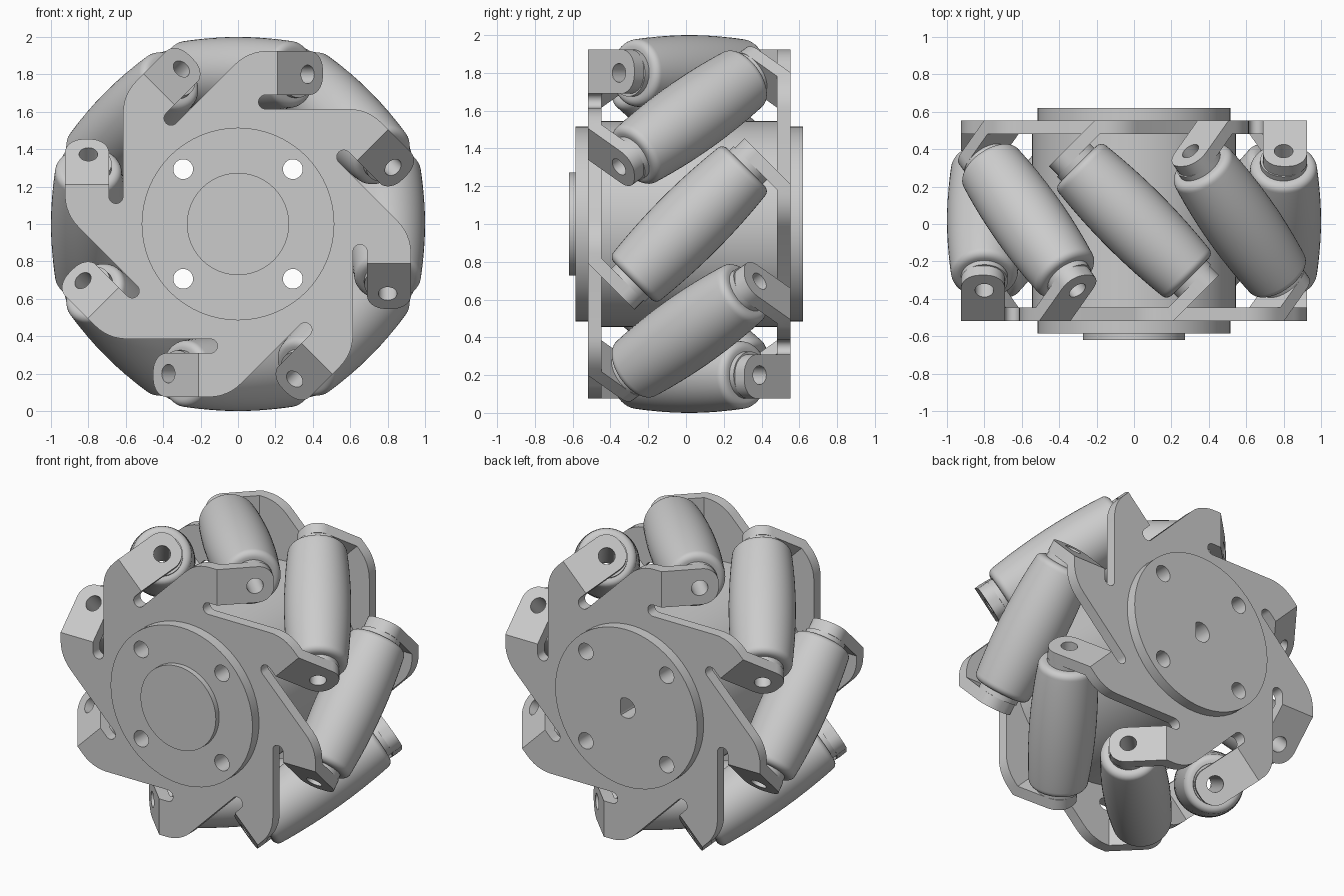
import bpy, bmesh
from math import sin, cos, pi, radians, sqrt
from mathutils import Matrix, Vector

if "Cube" in bpy.data.objects:
    bpy.data.objects.remove(bpy.data.objects["Cube"])

YC = 0.0175            # middle of the wheel along its axle
C = sqrt(0.5)
WHEEL = Matrix.Translation((0, YC, 1))
AXLE = WHEEL @ Matrix.Rotation(-pi / 2, 4, 'X')      # local z -> world y


def arm(k):
    return WHEEL @ Matrix.Rotation(-k * pi / 4, 4, 'Y')


def add_lathe(bm, profile, mat, n=48, closed=False):
    """Spin (radius, height) points round local z; caps the ends unless closed."""
    rings = [[bm.verts.new(mat @ Vector((r * cos(2 * pi * i / n), r * sin(2 * pi * i / n), h)))
              for i in range(n)] for r, h in profile]
    pairs = list(zip(rings, rings[1:])) + ([(rings[-1], rings[0])] if closed else [])
    for a, b in pairs:
        for i in range(n):
            j = (i + 1) % n
            bm.faces.new((a[i], a[j], b[j], b[i]))
    if not closed:
        bm.faces.new(rings[0][::-1])
        bm.faces.new(rings[-1])


def finish(bm, name):
    bmesh.ops.recalc_face_normals(bm, faces=bm.faces[:])
    me = bpy.data.meshes.new(name)
    bm.to_mesh(me)
    bm.free()
    ob = bpy.data.objects.new(name, me)
    bpy.context.collection.objects.link(ob)
    return ob


def smooth(ob):
    bpy.ops.object.select_all(action='DESELECT')
    ob.select_set(True)
    bpy.context.view_layer.objects.active = ob
    bpy.ops.object.shade_smooth_by_angle(angle=radians(30))


def lathe(name, profile, mat, n=64, closed=False):
    bm = bmesh.new()
    add_lathe(bm, profile, mat, n, closed)
    return finish(bm, name)


def arc(cx, cy, r, a0, a1, n):
    return [(cx + r * cos(radians(a0 + (a1 - a0) * i / n)),
             cy + r * sin(radians(a0 + (a1 - a0) * i / n))) for i in range(n + 1)]


# Side plate: star-shaped sheet with eight slotted arms, each ending in a bent ear
OUT, INN, TH = -0.535, -0.465, 0.07
XO, XI, FOLD, EAR = 0.925, 0.69, -0.21, 0.345


def side_plate(name, s):
    bm = bmesh.new()
    outer, inner = [], []

    def vert(k, x, y, w):
        return bm.verts.new(arm(k) @ Vector((x, s * y, s * w)))

    def walls(a, b):
        for i in range(len(a) - 1):
            bm.faces.new((a[i], a[i + 1], b[i + 1], b[i]))

    for k in range(8):
        k = -k * s
        edge = arc(XO - 0.24, -0.155, 0.24, 45, 0, 6)
        slot = arc(0.6525, -0.147, 0.0375, 0, 180, 10)
        ring = []
        for y, wf in ((OUT, FOLD), (INN, FOLD + TH * 0.414)):
            ring.append([vert(k, x, y, w) for x, w in edge + [(XO, wf), (XI, wf)] + slot])
        o, i = ring
        e = len(edge)
        # bent ear with a rounded end
        tip = arc(XO - 0.1, EAR - 0.1, 0.1, 0, 90, 8) + arc(XI + 0.1, EAR - 0.1, 0.1, 90, 180, 8)
        eo = [o[e]] + [vert(k, x, OUT + t * C, FOLD - t * C) for x, t in tip] + [o[e + 1]]
        ei = [i[e]] + [vert(k, x, OUT + (t + TH) * C, FOLD + (TH - t) * C) for x, t in tip] + [i[e + 1]]
        bm.faces.new(eo)
        bm.faces.new(ei)
        walls(eo, ei)
        walls(o[:e + 1], i[:e + 1])
        walls(o[e + 1:], i[e + 1:])
        if outer:
            walls([outer[-1], o[0]], [inner[-1], i[0]])
        outer += o
        inner += i
    walls([outer[-1], outer[0]], [inner[-1], inner[0]])
    bm.faces.new(outer)
    bm.faces.new(inner)
    return finish(bm, name)


plates = [side_plate("front_plate", 1), side_plate("back_plate", -1)]

# Hub: drum between the plates, a flange outside each, and a front cap
drum = lathe("hub_drum", [(0.545, INN), (0.545, -INN)], AXLE)
front_flange = lathe("front_flange", [(0.515, -0.6025), (0.515, OUT)], AXLE)
back_flange = lathe("back_flange", [(0.515, -OUT), (0.515, 0.6025)], AXLE)
cap = lathe("hub_cap", [(0.273, -0.6375), (0.273, -0.6025)], AXLE)

# Cutter: four bolt holes, a D-shaped axle bore and the pin holes in the ears
TILT = Matrix.Translation((0.8, 0, 0)) @ Matrix.Rotation(-pi / 4, 4, 'X')
bm = bmesh.new()
add_lathe(bm, [(0.065, -0.62), (0.065, 0.7)], AXLE, 32)
for v in bm.verts:
    v.co.x = min(v.co.x, 0.04)
bmesh.ops.remove_doubles(bm, verts=bm.verts[:], dist=1e-5)
for sx in (-1, 1):
    for sy in (-1, 1):
        add_lathe(bm, [(0.053, -0.7), (0.053, 0.7)],
                  AXLE @ Matrix.Translation((sx * 0.293, sy * 0.293, 0)), 32)
for k in range(8):
    for s in (-1, 1):
        add_lathe(bm, [(0.05, s * 0.42), (0.05, s * 0.6)], arm(k) @ TILT, 24)
cutter = finish(bm, "hole_cutter")
cutter.hide_render = True

for ob in plates + [drum, front_flange, back_flange]:
    mod = ob.modifiers.new("holes", 'BOOLEAN')
    mod.operation = 'DIFFERENCE'
    mod.solver = 'EXACT'
    mod.object = cutter
    bpy.context.view_layer.objects.active = ob
    bpy.ops.object.modifier_apply(modifier=mod.name)
bpy.data.objects.remove(cutter)
for ob in plates + [drum, front_flange, back_flange, cap]:
    smooth(ob)

# Rollers: barrel with rounded ends, stub bushings and a through bore
half = [(0.2 - 0.025 * (h / 0.42) ** 2, h) for h in (0.04, 0.12, 0.2, 0.28, 0.34, 0.385)]
half += arc(0.179 - 0.04, 0.385, 0.04, 15, 90, 5)
half += [(0.125, 0.425), (0.125, 0.457), (0.05, 0.457)]
profile = [(r, -h) for r, h in reversed(half)] + half
first = lathe("roller_1", profile, Matrix(), 48, closed=True)
smooth(first)
first.matrix_world = arm(0) @ TILT
for k in range(1, 8):
    roller = bpy.data.objects.new(f"roller_{k + 1}", first.data)
    bpy.context.collection.objects.link(roller)
    roller.matrix_world = arm(k) @ TILT
